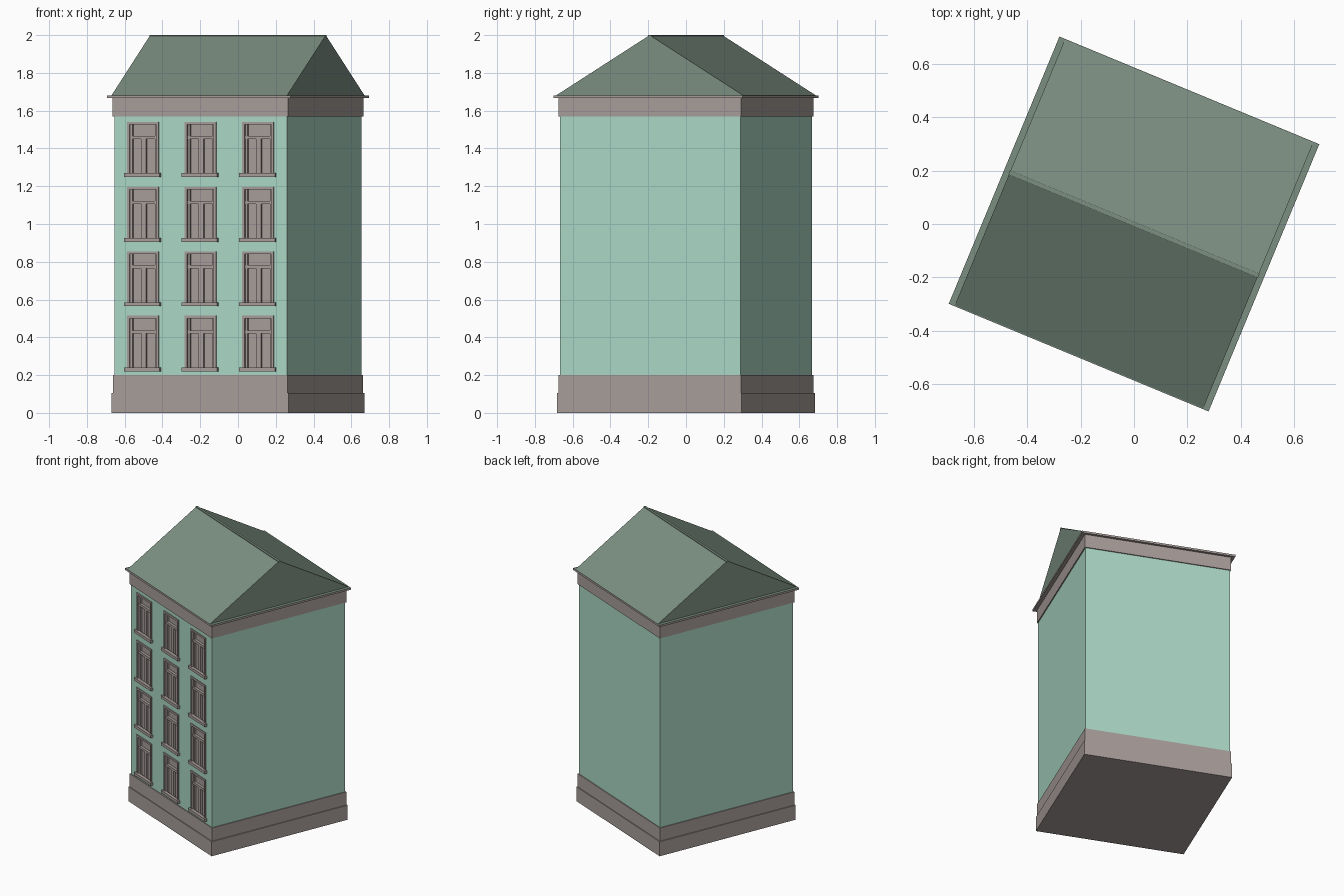
import bpy, bmesh, math

if "Cube" in bpy.data.objects:
    bpy.data.objects.remove(bpy.data.objects["Cube"])

ROT = math.radians(-22.5)


def material(name, rgb):
    m = bpy.data.materials.new(name)
    m.diffuse_color = (*rgb, 1)
    m.use_nodes = True
    m.node_tree.nodes["Principled BSDF"].inputs["Base Color"].default_value = m.diffuse_color
    return m


GREEN = material("mint_wall", (0.41, 0.68, 0.56))
STONE = material("warm_grey_stone", (0.39, 0.34, 0.325))
ROOF = material("dark_green_roof", (0.20, 0.275, 0.222))


def finish(bm, name, *mats):
    me = bpy.data.meshes.new(name)
    bm.to_mesh(me)
    bm.free()
    ob = bpy.data.objects.new(name, me)
    for m in mats:
        me.materials.append(m)
    ob.rotation_euler.z = ROT
    bpy.context.collection.objects.link(ob)
    return ob


def add_box(bm, x0, x1, y0, y1, z0, z1):
    vs = bmesh.ops.create_cube(bm, size=1)["verts"]
    for v in vs:
        v.co = (x1 if v.co.x > 0 else x0, y1 if v.co.y > 0 else y0,
                z1 if v.co.z > 0 else z0)


def slab(name, a, b, z0, z1, *mats):
    bm = bmesh.new()
    add_box(bm, -a, a, -b, b, z0, z1)
    bm.normal_update()
    if len(mats) > 1:
        for f in bm.faces:
            f.material_index = 1 if f.normal.z > 0.5 else 0
    return finish(bm, name, *mats)


A, B = 0.495, 0.516          # half width and half depth of the walls
ZB, ZT = 0.19, 1.58          # wall bottom and top
COLS = (-0.33, 0.0, 0.33)    # window centres
ROWS = ((0.22, 0.515), (0.565, 0.855), (0.905, 1.197), (1.25, 1.54))
W = 0.09                     # half width of a window

# Plinth, cornice and eaves
slab("lower_plinth", 0.507, 0.528, 0, 0.105, STONE)
slab("upper_plinth", 0.501, 0.522, 0.105, 0.2, STONE)
slab("cornice", 0.502, 0.523, 1.57, 1.668, STONE)
slab("eaves", 0.526, 0.541, 1.666, 1.68, STONE, ROOF)

# Walls: a box whose front is a grid with recessed window openings
bm = bmesh.new()
add_box(bm, -A, A, -B, B, ZB, ZT)
bm.normal_update()
bmesh.ops.delete(bm, geom=[f for f in bm.faces if f.normal.y < -0.5],
                 context="FACES_ONLY")
xs = [-A] + [c + s * (W - 0.008) for c in COLS for s in (-1, 1)] + [A]
zs = [ZB] + [z for z0, z1 in ROWS for z in (z0 + 0.008, z1 - 0.008)] + [ZT]
for i in range(len(xs) - 1):
    for j in range(len(zs) - 1):
        x0, x1, z0, z1 = xs[i], xs[i + 1], zs[j], zs[j + 1]
        opening = i % 2 == 1 and j % 2 == 1
        y = -B + (0.02 if opening else 0)
        near = [(x0, z0), (x1, z0), (x1, z1), (x0, z1)]
        f = bm.faces.new([bm.verts.new((x, y, z)) for x, z in near])
        if opening:
            f.material_index = 1
            for k in range(4):
                (p, q), (r, s) = near[k], near[(k + 1) % 4]
                side = bm.faces.new([bm.verts.new(c) for c in (
                    (p, -B, q), (r, -B, s), (r, y, s), (p, y, q))])
                side.material_index = 1
bmesh.ops.remove_doubles(bm, verts=bm.verts, dist=1e-5)
bmesh.ops.recalc_face_normals(bm, faces=bm.faces)
finish(bm, "walls", GREEN, STONE)


# Windows: surround, sash bars and sill
def window(name, cx, z0, z1):
    bm = bmesh.new()
    f = -B - 0.006

    def bar(x0, x1, za, zb, y0=f, y1=-B + 0.005):
        add_box(bm, cx + x0, cx + x1, y0, y1, za, zb)

    for s in (-1, 1):                                   # mirrored sides
        lo, hi = sorted((s * W, s * (W - 0.014)))
        bar(lo, hi, z0, z1)
        lo, hi = sorted((s * (W - 0.012), s * (W - 0.026)))
        bar(lo, hi, z0, z1, -B + 0.008, -B + 0.022)
    bar(-W, W, z1 - 0.014, z1)
    bar(-W + 0.01, W - 0.01, z0 + 0.2, z0 + 0.217, -B + 0.002, -B + 0.022)
    bar(-0.014, 0.014, z0, z0 + 0.2, -B + 0.005, -B + 0.022)
    bar(-0.102, 0.102, z0, z0 + 0.02, -B - 0.018)
    finish(bm, name, STONE)


for r, (z0, z1) in enumerate(ROWS):
    for c, cx in enumerate(COLS):
        window(f"window_{r}_{c}", cx, z0, z1)

# Gable roof: a triangular profile pulled along the ridge
bm = bmesh.new()
prof = [(-0.539, 1.679), (0.539, 1.679), (0.008, 1.995), (-0.008, 1.995)]
ends = [[bm.verts.new((x, y, z)) for y, z in prof] for x in (-0.503, 0.503)]
bm.faces.new(ends[0])
bm.faces.new(ends[1])
for k in range(4):
    n = (k + 1) % 4
    bm.faces.new((ends[0][k], ends[0][n], ends[1][n], ends[1][k]))
bmesh.ops.recalc_face_normals(bm, faces=bm.faces)
finish(bm, "gable_roof", ROOF)
slab("ridge_cap", 0.505, 0.008, 1.988, 2.0, ROOF)
